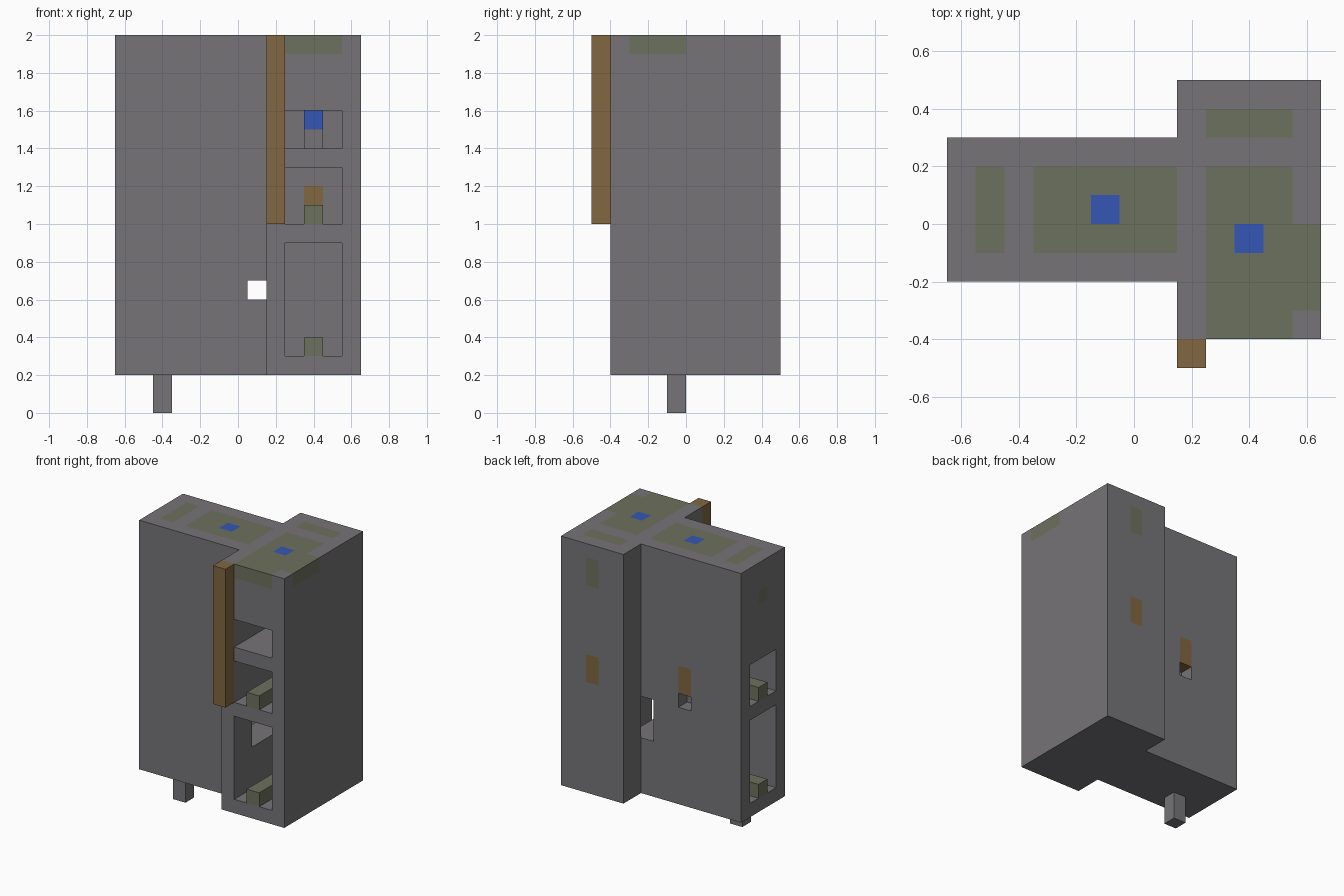
import bpy, bmesh
from mathutils import Vector

if "Cube" in bpy.data.objects:
    bpy.data.objects.remove(bpy.data.objects["Cube"], do_unlink=True)

# All parts sit on a grid of cells; boxes are (x0, x1, y0, y1, z0, z1) in cells
CELL = 0.1
ORIGIN = Vector((-0.65, -0.5, 0))


def material(name, colour):
    mat = bpy.data.materials.new(name)
    mat.use_nodes = True
    mat.diffuse_color = (*colour, 1)
    mat.node_tree.nodes["Principled BSDF"].inputs["Base Color"].default_value = (*colour, 1)
    return mat


STONE, MOSS, TIMBER, WATER = range(4)
MATERIALS = [
    material("stone grey", (0.18, 0.174, 0.184)),
    material("moss green", (0.152, 0.164, 0.11)),
    material("timber brown", (0.22, 0.135, 0.052)),
    material("water blue", (0.036, 0.095, 0.46)),
]


def place(cell_point):
    return ORIGIN + Vector(cell_point) * CELL


def add_object(name, bm, mats):
    mesh = bpy.data.meshes.new(name)
    bm.to_mesh(mesh)
    bm.free()
    for mat in mats:
        mesh.materials.append(mat)
    obj = bpy.data.objects.new(name, mesh)
    bpy.context.collection.objects.link(obj)
    return obj


def block(name, box, colour):
    x0, x1, y0, y1, z0, z1 = box
    low, high = place((x0, y0, z0)), place((x1, y1, z1))
    bm = bmesh.new()
    bmesh.ops.create_cube(bm, size=1)
    bmesh.ops.scale(bm, vec=high - low, verts=bm.verts)
    bmesh.ops.translate(bm, vec=(low + high) / 2, verts=bm.verts)
    return add_object(name, bm, [MATERIALS[colour]])


def cells(box):
    x0, x1, y0, y1, z0, z1 = box
    return {(x, y, z) for x in range(x0, x1) for y in range(y0, y1) for z in range(z0, z1)}


# Two wings that form the building
left_wing = (0, 8, 3, 8, 2, 20)
right_wing = (8, 13, 1, 10, 2, 20)
solid = cells(left_wing) | cells(right_wing)

# Rooms, open at the right wing's front and the left wing's end
LOWER, MIDDLE, UPPER = (3, 9), (10, 13), (14, 16)
for storey in (LOWER, MIDDLE, UPPER):
    solid -= cells((9, 12, 1, 9, *storey))
for storey in (LOWER, MIDDLE):
    solid -= cells((0, 7, 4, 7, *storey))

# Passage between the wings, with its slots, and the small back vent
passage = (8, 9, 3, 8, 6, 9)
back_slot = (7, 8, 4, 8, 6, 9)
front_slot = (7, 8, 3, 4, 6, 7)
back_vent = (4, 5, 7, 8, 9, 10)
for opening in (passage, back_slot, front_slot, back_vent):
    solid -= cells(opening)

# Coloured cells: roof beds, pools, wall patches and wooden doors
ROOF = (19, 20)
paint = {}
for colour, boxes in (
    (MOSS, [
        (1, 2, 4, 7, *ROOF), (3, 8, 4, 7, *ROOF),
        (9, 12, 8, 9, *ROOF), (9, 12, 1, 7, *ROOF), (12, 13, 2, 5, *ROOF),
        (10, 11, 9, 10, 17, 19), (0, 1, 5, 6, 17, 18),
    ]),
    (TIMBER, [(4, 5, 7, 8, 10, 12), (10, 11, 9, 10, 10, 12)]),
    (WATER, [(5, 6, 5, 6, *ROOF), (10, 11, 4, 5, *ROOF)]),
):
    for box in boxes:
        paint.update(dict.fromkeys(cells(box), colour))

# Building shell: a face wherever a solid cell meets air
bm = bmesh.new()
corners = {}


def corner(point):
    if point not in corners:
        corners[point] = bm.verts.new(place(point))
    return corners[point]


for cell in sorted(solid):
    for axis in range(3):
        u, v = (axis + 1) % 3, (axis + 2) % 3
        for side in (0, 1):
            neighbour = list(cell)
            neighbour[axis] += 2 * side - 1
            if tuple(neighbour) in solid:
                continue
            ring = []
            for du, dv in ((0, 0), (1, 0), (1, 1), (0, 1)):
                point = list(cell)
                point[axis] += side
                point[u] += du
                point[v] += dv
                ring.append(corner(tuple(point)))
            face = bm.faces.new(ring if side else ring[::-1])
            face.material_index = paint.get(cell, STONE)
bm.normal_update()
bmesh.ops.dissolve_limit(bm, angle_limit=0.01, verts=bm.verts, edges=bm.edges,
                         delimit={'MATERIAL'})
add_object("building_shell", bm, MATERIALS)

# Long green runners on the room floors
for label, (floor, _) in (("lower", LOWER), ("middle", MIDDLE)):
    block(label + "_right_runner", (10, 11, 1, 9, floor, floor + 1), MOSS)
    block(label + "_left_runner", (0, 7, 5, 6, floor, floor + 1), MOSS)

# Pedestal with a blue block in the upper room
block("upper_pedestal", (10, 11, 4, 5, 14, 15), STONE)
block("upper_blue_block", (10, 11, 4, 5, 15, 16), WATER)

# Timber post on the front and the single foot below
block("front_post", (8, 9, 0, 1, 10, 20), TIMBER)
block("foot", (2, 3, 4, 5, 0, 2), STONE)
